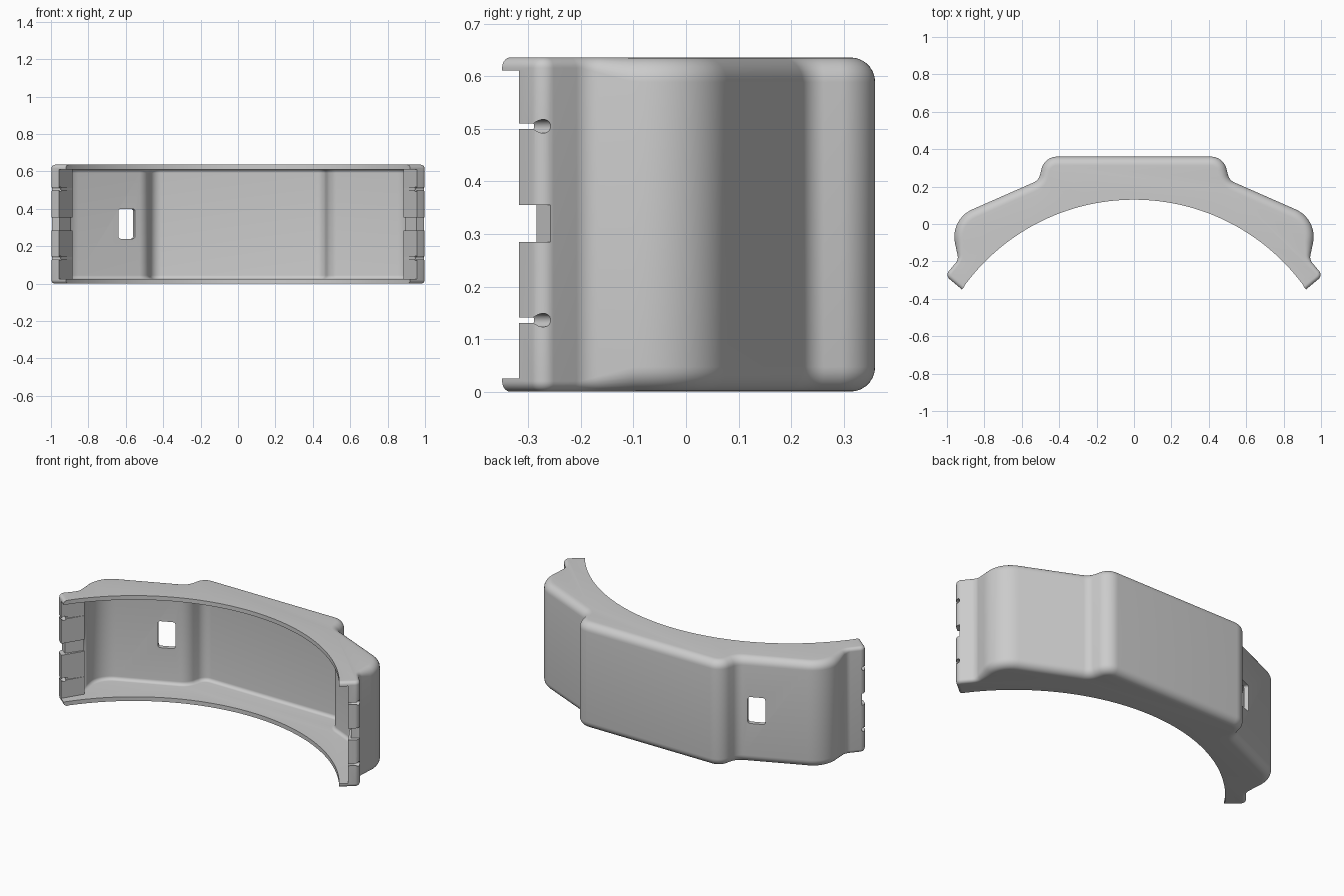
import bpy, bmesh, math
from mathutils import Vector, Matrix

if "Cube" in bpy.data.objects:
    bpy.data.objects.remove(bpy.data.objects["Cube"])

HEIGHT = 0.636
WALL = 0.027
FLANGE = 0.025
ARC_R, ARC_Y = 1.124, -0.994
END_ANGLE = math.atan2(0.644, 0.92)   # radial direction at the ends

grey = bpy.data.materials.new("plain grey")
grey.use_nodes = True
grey.diffuse_color = (0.6, 0.6, 0.6, 1)
grey.node_tree.nodes["Principled BSDF"].inputs["Base Color"].default_value = (0.6, 0.6, 0.6, 1)


def fillet(corners, steps=10):
    """Round each (x, y, radius) corner; return points with outward normals."""
    out = []
    for i, (x, y, r) in enumerate(corners):
        p = Vector((x, y))
        before = (p - Vector(corners[i - 1][:2])).normalized() if i else None
        after = (Vector(corners[i + 1][:2]) - p).normalized() if i < len(corners) - 1 else None
        before, after = before or after, after or before
        left = lambda d: Vector((-d.y, d.x))
        if not r:
            out.append((p, (left(before) + left(after)).normalized()))
            continue
        turn = before.angle_signed(after)      # positive when clockwise
        start = p - before * r * math.tan(abs(turn) / 2)
        side = 1 if turn > 0 else -1
        centre = start - left(before) * r * side
        for k in range(steps + 1):
            n = Matrix.Rotation(-turn * k / steps, 2) @ left(before)
            out.append((centre + n * r * side, n))
    return out


def mirrored(half):
    """Mirror a half path (point, normal, radius) across x = 0."""
    flip = lambda v: Vector((-v.x, v.y))
    return [(flip(p), flip(n), r) for p, n, r in reversed(half[1:])] + half


def finish(name, bm):
    bmesh.ops.recalc_face_normals(bm, faces=bm.faces[:])
    mesh = bpy.data.meshes.new(name)
    bm.to_mesh(mesh)
    bm.free()
    mesh.materials.append(grey)
    ob = bpy.data.objects.new(name, mesh)
    bpy.context.collection.objects.link(ob)
    return ob


def rounded_prism(name, path, z0, z1, steps=7):
    """Loft a closed outline upward, rounding its rims by each point's radius."""
    bm = bmesh.new()
    rings = []
    quarter = [math.pi / 2 * k / steps for k in range(steps + 1)]
    for z, sign, angles in ((z0, 1, quarter), (z1, -1, quarter[::-1])):
        for a in angles:
            rings.append([bm.verts.new((*(p - n * r * (1 - math.sin(a))),
                                        z + sign * r * (1 - math.cos(a)))) for p, n, r in path])
    count = len(path)
    for low, high in zip(rings, rings[1:]):
        for i in range(count):
            j = (i + 1) % count
            bm.faces.new((low[i], low[j], high[j], high[i]))
    bm.faces.new(rings[0])
    bm.faces.new(rings[-1])
    bmesh.ops.remove_doubles(bm, verts=bm.verts[:], dist=0.00001)
    return finish(name, bm)


def box(name, centre, size, angle, rounding=0):
    bm = bmesh.new()
    bmesh.ops.create_cube(bm, size=1)
    bmesh.ops.scale(bm, vec=size, verts=bm.verts)
    if rounding:
        edges = [e for e in bm.edges if abs(e.verts[0].co.y - e.verts[1].co.y) > 0.01]
        bmesh.ops.bevel(bm, geom=edges, offset=rounding, segments=5, profile=0.5, affect='EDGES')
    bmesh.ops.transform(bm, matrix=Matrix.Translation(centre) @ Matrix.Rotation(angle, 4, 'Z'),
                        verts=bm.verts)
    return finish(name, bm)


def rod(name, centre, radius, length, angle):
    bm = bmesh.new()
    turn = Matrix.Rotation(angle, 4, 'Z') @ Matrix.Rotation(math.pi / 2, 4, 'Y')
    bmesh.ops.create_cone(bm, cap_ends=True, segments=20, radius1=radius, radius2=radius,
                          depth=length, matrix=Matrix.Translation(centre) @ turn)
    return finish(name, bm)


def cut(target, cutter):
    mod = target.modifiers.new("cut", 'BOOLEAN')
    mod.operation, mod.solver, mod.object = 'DIFFERENCE', 'EXACT', cutter
    bpy.context.view_layer.objects.active = target
    bpy.ops.object.modifier_apply(modifier=mod.name)
    bpy.data.objects.remove(cutter)


# Outer outline: stepped back, then the inner arc
corners = [(0, 0.36, 0), (0.478, 0.36, 0.085), (0.51, 0.234, 0.06), (0.985, 0.025, 0.16),
           (0.938, -0.19, 0.05), (1.01, -0.275, 0.03), (0.92, -0.35, 0)]
outer = fillet(corners)
blend = lambda y: 0.02 + 0.027 * min(1, max(0, (y + 0.2) / 0.1))
body_path = mirrored([(p, n, blend(p.y)) for p, n in outer])
for i in range(1, 64):
    a = END_ANGLE + (math.pi - 2 * END_ANGLE) * i / 64
    body_path.append((Vector((ARC_R * math.cos(a), ARC_Y + ARC_R * math.sin(a))), Vector((0, 0)), 0))
shell = rounded_prism("curved_shell", body_path, 0, HEIGHT)

# Hollow interior, open along the arc, with thicker pads at both ends
inner = [(p - n * WALL, n, 0.02) for p, n in outer if p.y > -0.14]
for x, y in ((0.912, -0.18), (0.885, -0.2), (0.958, -0.318), (0.995, -0.377), (0.9, -0.7)):
    inner.append((Vector((x, y)), Vector((0, 0)), 0))
cut(shell, rounded_prism("cavity", mirrored(inner), FLANGE, HEIGHT - FLANGE))

# Window in the right slanted panel
cut(shell, box("window_cutter", (-0.6, 0.18, 0.32), (0.098, 0.2, 0.16), math.atan(0.44), 0.014))

# End notches, clip slots, pin holes and pad grooves on both sides
for side in (1, -1):
    angle = END_ANGLE * side
    cut(shell, box("notch_cutter", (side * 0.978, -0.303, 0.32), (0.2, 0.056, 0.07), angle))
    cut(shell, box("pad_recess", (side * 0.905, -0.248, 0.32), (0.04, 0.2, 0.07), angle))
    for z in (0.136, 0.505):
        cut(shell, box("slot_cutter", (side * 0.978, -0.303, z), (0.2, 0.046, 0.011), angle))
        cut(shell, box("pad_groove", (side * 0.905, -0.248, z), (0.025, 0.2, 0.011), angle))
        cut(shell, rod("pin_hole", (side * 0.972, -0.289, z), 0.013, 0.2, angle))

bpy.ops.object.select_all(action='DESELECT')
shell.select_set(True)
bpy.context.view_layer.objects.active = shell
bpy.ops.object.shade_smooth_by_angle(angle=math.radians(30))
